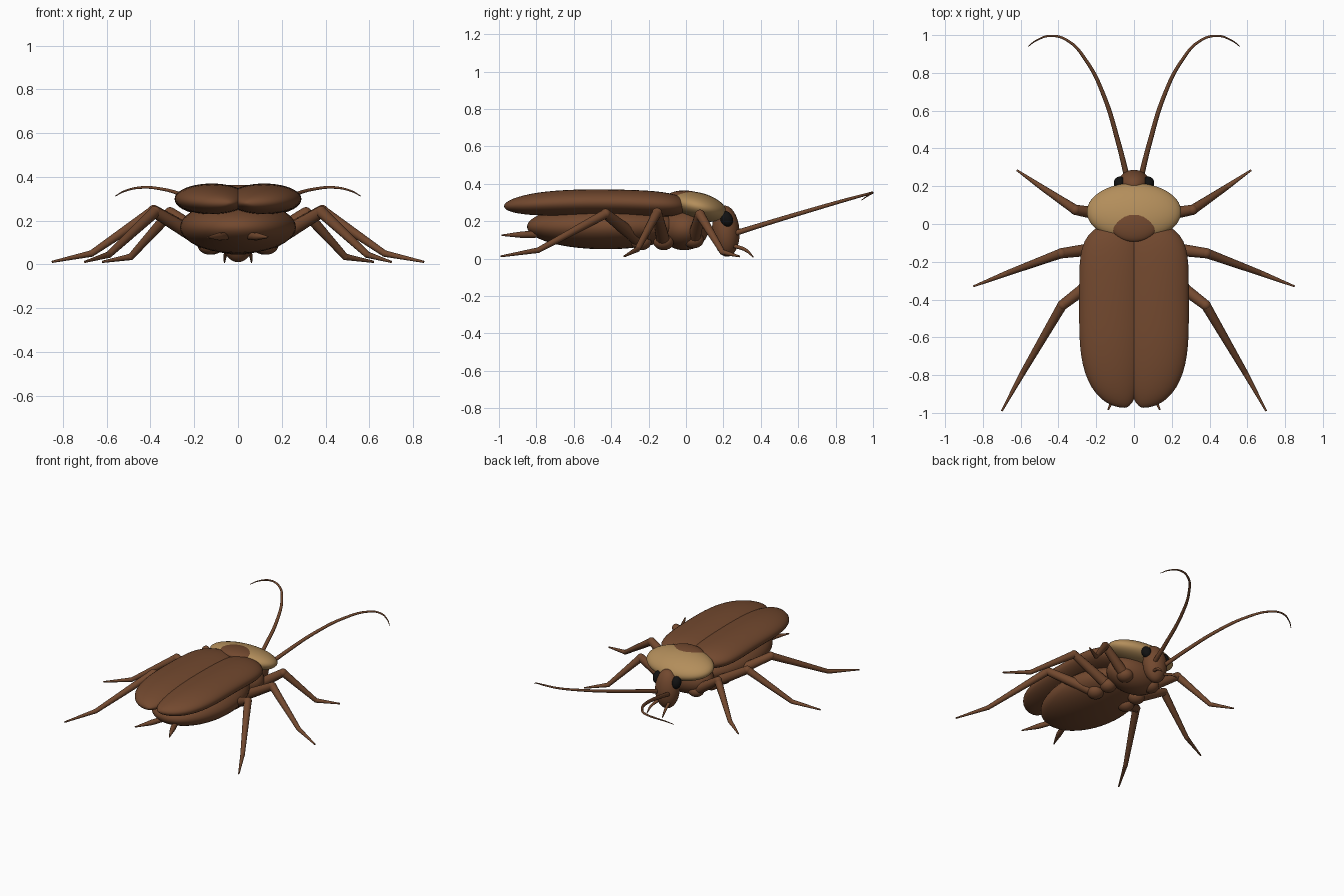
import bpy, bmesh, math
from mathutils import Matrix, Vector

cube = bpy.data.objects.get("Cube")
if cube:
    bpy.data.objects.remove(cube, do_unlink=True)


def material(name, rgb):
    m = bpy.data.materials.new(name)
    m.use_nodes = True
    m.diffuse_color = (*rgb, 1)
    m.node_tree.nodes["Principled BSDF"].inputs["Base Color"].default_value = (*rgb, 1)
    return m


BROWN = material("chestnut_brown", (0.17, 0.066, 0.028))
TAN = material("shield_tan", (0.45, 0.27, 0.105))
BLACK = material("eye_black", (0.006, 0.006, 0.006))


def add_object(name, mesh, mat):
    mesh.materials.clear()
    mesh.materials.append(mat)
    for p in mesh.polygons:
        p.use_smooth = True
        p.material_index = 0
    ob = bpy.data.objects.new(name, mesh)
    bpy.context.collection.objects.link(ob)
    return ob


def ellipsoid(name, centre, radii, mat, tilt=0, shape=None):
    """Sphere scaled to the radii, tilted about x; shape remaps unit points."""
    bm = bmesh.new()
    pole_to_y = Matrix.Rotation(math.pi / 2, 4, 'X')
    bmesh.ops.create_uvsphere(bm, u_segments=40, v_segments=28, radius=1, matrix=pole_to_y)
    if shape:
        for v in bm.verts:
            v.co = shape(v.co)
    m = (Matrix.Translation(centre) @ Matrix.Rotation(math.radians(tilt), 4, 'X')
         @ Matrix.Diagonal((*radii, 1)))
    bm.transform(m)
    bmesh.ops.recalc_face_normals(bm, faces=bm.faces)
    mesh = bpy.data.meshes.new(name)
    bm.to_mesh(mesh)
    bm.free()
    return add_object(name, mesh, mat)


def tube(name, points, radii, mat, curved=False):
    """Tapered round tube through the points."""
    cu = bpy.data.curves.new(name + "_path", 'CURVE')
    cu.dimensions = '3D'
    cu.bevel_depth = 1
    cu.bevel_resolution = 4
    cu.use_fill_caps = True
    sp = cu.splines.new('BEZIER')
    sp.resolution_u = 10 if curved else 1
    sp.bezier_points.add(len(points) - 1)
    for bp, co, r in zip(sp.bezier_points, points, radii):
        bp.co, bp.radius = co, r
        bp.handle_left_type = bp.handle_right_type = 'AUTO' if curved else 'VECTOR'
    tmp = bpy.data.objects.new(name + "_path", cu)
    bpy.context.collection.objects.link(tmp)
    bpy.context.view_layer.update()
    dg = bpy.context.evaluated_depsgraph_get()
    mesh = bpy.data.meshes.new_from_object(tmp.evaluated_get(dg))
    bpy.data.objects.remove(tmp, do_unlink=True)
    return add_object(name, mesh, mat)


# Body
ellipsoid("abdomen", (0, -0.43, 0.17), (0.265, 0.42, 0.12), BROWN)
ellipsoid("thorax", (0, -0.01, 0.16), (0.2, 0.13, 0.115), BROWN)
ellipsoid("head", (0, 0.213, 0.147), (0.085, 0.073, 0.137), BROWN, 4)

# Shield behind the head, with a dark patch on top
ellipsoid("shield", (0, 0.065, 0.278), (0.25, 0.155, 0.075), TAN, -14)
ellipsoid("shield_patch", (0, -0.002, 0.333), (0.125, 0.092, 0.031), BROWN, -2)


def wing_shape(side):
    # Blunt front, rounder rear, halves meeting at a central seam
    def shape(p):
        s = max(-1, min(1, p.y))
        f = math.sqrt(max(0, 1 - abs(s) ** (6 if s > 0 else 3)))
        r = math.hypot(p.x, p.z)
        cx, cz = (p.x / r, p.z / r) if r > 1e-5 else (0, 0)
        x = 0.05 + 0.07 * f + 0.17 * f * cx
        return Vector((side * x, 0.495 * s, 0.07 * f * cz - 0.02 * s * s))
    return shape


# Hip, knee, ankle and toe of each leg on the left side
LEGS = {
    "front": [(0.11, 0.04, 0.10), (0.31, 0.075, 0.235), (0.49, 0.195, 0.035), (0.62, 0.285, 0.012)],
    "middle": [(0.12, -0.12, 0.09), (0.385, -0.155, 0.245), (0.67, -0.26, 0.05), (0.85, -0.33, 0.012)],
    "rear": [(0.13, -0.24, 0.09), (0.38, -0.43, 0.24), (0.59, -0.79, 0.045), (0.70, -0.99, 0.012)],
}
ANTENNA = [(0.04, 0.26, 0.135), (0.08, 0.42, 0.185), (0.16, 0.68, 0.263), (0.25, 0.86, 0.315),
           (0.35, 0.97, 0.345), (0.44, 0.996, 0.352), (0.52, 0.97, 0.335), (0.56, 0.94, 0.313)]

for side, label in ((1, "left"), (-1, "right")):
    def mirrored(points):
        return [(side * x, y, z) for x, y, z in points]

    ellipsoid(label + "_wing", (0, -0.478, 0.30), (1, 1, 1), BROWN, 0, wing_shape(side))
    ellipsoid(label + "_eye", (side * 0.075, 0.217, 0.212), (0.032, 0.033, 0.043), BLACK, 20)
    tube(label + "_antenna", mirrored(ANTENNA),
         [0.015, 0.013, 0.011, 0.009, 0.007, 0.006, 0.004, 0.002], BROWN, True)
    tube(label + "_palp", mirrored([(0.04, 0.25, 0.07), (0.057, 0.32, 0.045), (0.062, 0.36, 0.008)]),
         [0.011, 0.009, 0.003], BROWN, True)
    tube(label + "_tail_feeler", mirrored([(0.05, -0.78, 0.13), (0.085, -0.87, 0.128), (0.138, -0.985, 0.125)]),
         [0.018, 0.018, 0.004], BROWN, True)

    for name, joints in LEGS.items():
        hip, knee, ankle, toe = mirrored(joints)
        ellipsoid(f"{label}_{name}_hip", hip, (0.055, 0.055, 0.045), BROWN)
        tube(f"{label}_{name}_thigh", [hip, knee], [0.037, 0.027], BROWN)
        ellipsoid(f"{label}_{name}_knee", knee, (0.027,) * 3, BROWN)
        tube(f"{label}_{name}_shin", [knee, ankle], [0.026, 0.015], BROWN)
        ellipsoid(f"{label}_{name}_ankle", ankle, (0.015,) * 3, BROWN)
        tube(f"{label}_{name}_foot", [ankle, toe], [0.015, 0.005], BROWN)
